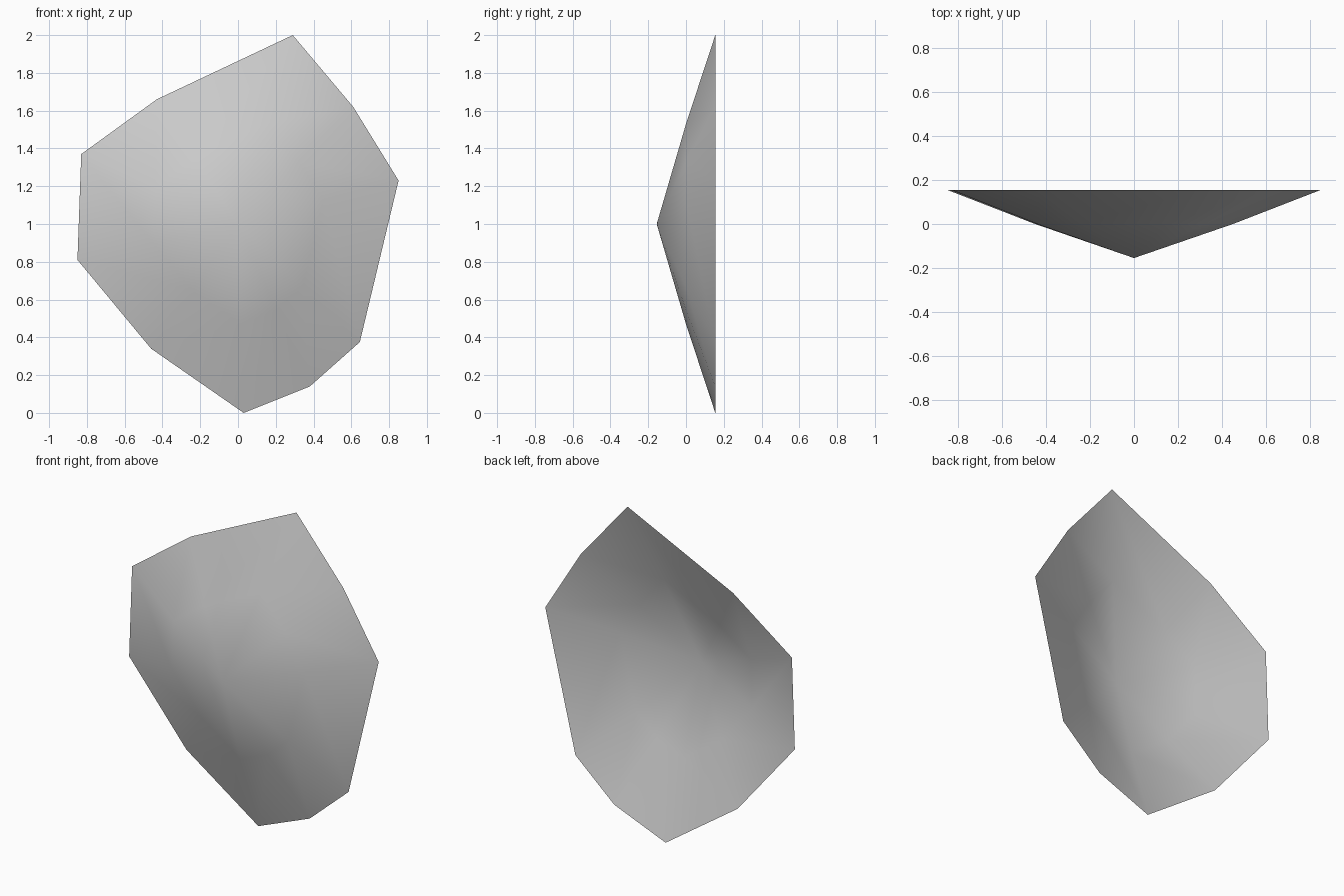
import bpy
import bmesh

cube = bpy.data.objects.get("Cube")
if cube:
    bpy.data.objects.remove(cube, do_unlink=True)

# Plain grey surface
grey = bpy.data.materials.new("plain_grey")
grey.use_nodes = True
colour = (0.6, 0.6, 0.6, 1)
grey.diffuse_color = colour
grey.node_tree.nodes["Principled BSDF"].inputs["Base Color"].default_value = colour

# Irregular rim outline (x, z), anticlockwise from the front
RIM = [(0.29, 2), (-0.43, 1.66), (-0.83, 1.37), (-0.85, 0.81), (-0.46, 0.34),
       (0.03, 0), (0.38, 0.14), (0.645, 0.375), (0.85, 1.23), (0.61, 1.62)]
CENTRE_Z = 1.0
DEPTH = 0.155

bm = bmesh.new()


def ring(scale, y):
    """Rim outline shrunk towards the tip."""
    return [bm.verts.new((x * scale, y, CENTRE_Z + (z - CENTRE_Z) * scale))
            for x, z in RIM]


# Shallow open shell: rim, middle ring and front tip
outer = ring(1, DEPTH)
middle = ring(0.53, 0)
tip = bm.verts.new((0, -DEPTH, CENTRE_Z))
for i in range(len(RIM)):
    j = (i + 1) % len(RIM)
    bm.faces.new((outer[i], outer[j], middle[j], middle[i]))
    bm.faces.new((middle[i], middle[j], tip))
for face in bm.faces:
    face.smooth = True
    if face.normal.y > 0:
        face.normal_flip()
bm.normal_update()
for face in bm.faces:
    if face.normal.y > 0:
        face.normal_flip()

mesh = bpy.data.meshes.new("shard_shell")
bm.to_mesh(mesh)
bm.free()
mesh.materials.append(grey)
shell = bpy.data.objects.new("shard_shell", mesh)
bpy.context.collection.objects.link(shell)
